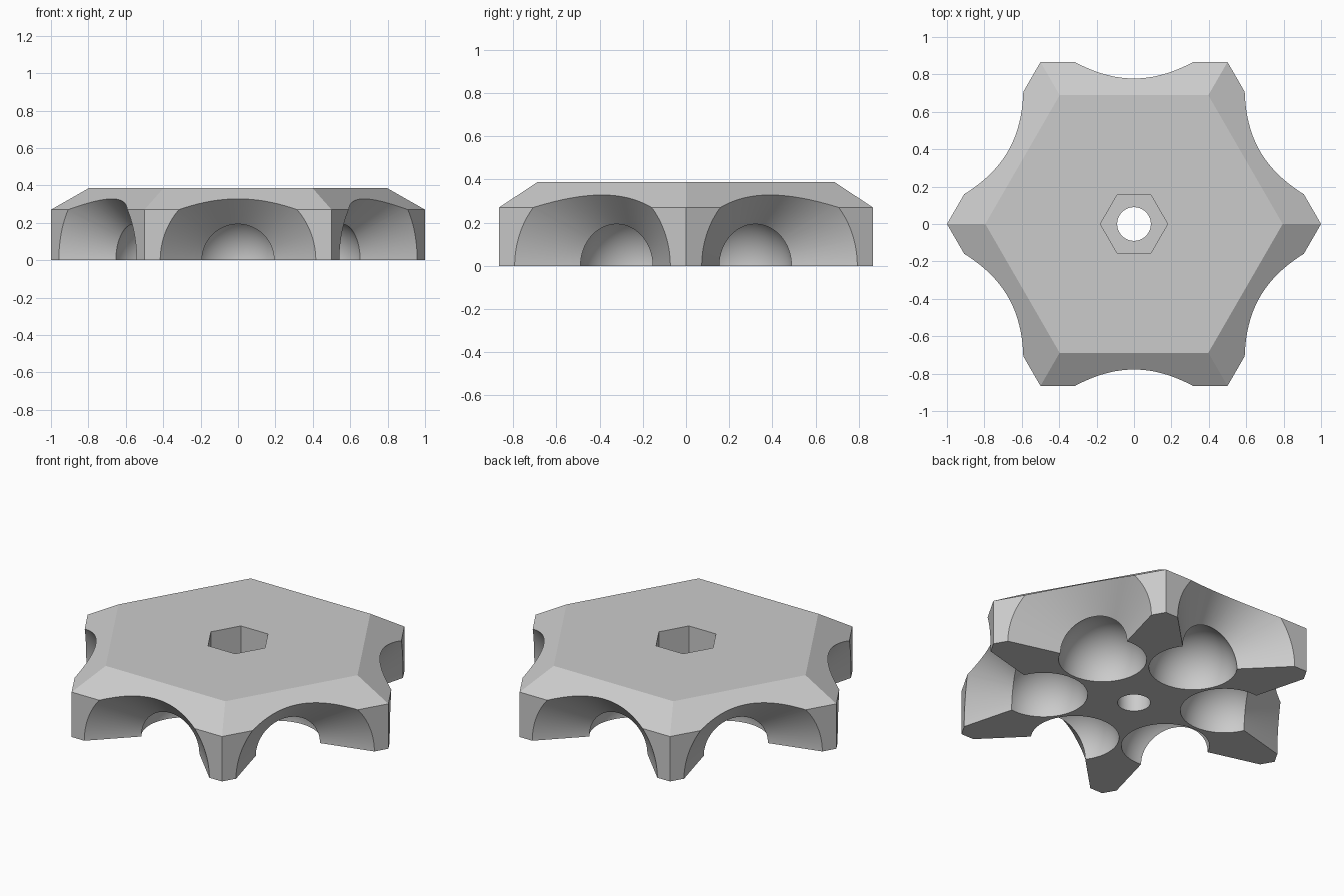
import bpy, bmesh
from math import pi, sin, cos, atan2, sqrt
from mathutils import Matrix, Vector

cube = bpy.data.objects.get("Cube")
if cube:
    bpy.data.objects.remove(cube, do_unlink=True)

SIDE_TOP, TOP = 0.27, 0.387          # chamfer start and full height
POCKET_FLOOR = 0.18
BALL_DIST, BALL_R, APEX = 0.5, 0.24, 0.45
SEGMENTS = 96

grey = bpy.data.materials.new("light grey")
grey.use_nodes = True
colour = (0.6, 0.6, 0.6, 1)
grey.diffuse_color = colour
grey.node_tree.nodes["Principled BSDF"].inputs["Base Color"].default_value = colour


def make_object(name, bm):
    bmesh.ops.recalc_face_normals(bm, faces=bm.faces)
    mesh = bpy.data.meshes.new(name)
    bm.to_mesh(mesh)
    bm.free()
    mesh.materials.append(grey)
    obj = bpy.data.objects.new(name, mesh)
    bpy.context.collection.objects.link(obj)
    return obj


def loft(bm, sides, sections):
    """Stack regular polygons given as (radius, z) and cap both ends."""
    rings = [[bm.verts.new((r * cos(2 * pi * i / sides), r * sin(2 * pi * i / sides), z))
              for i in range(sides)] for r, z in sections]
    for low, high in zip(rings, rings[1:]):
        for i in range(sides):
            j = (i + 1) % sides
            bm.faces.new((low[i], low[j], high[j], high[i]))
    bm.faces.new(rings[0][::-1])
    bm.faces.new(rings[-1])


def cut(target, cutter):
    mod = target.modifiers.new("cut", 'BOOLEAN')
    mod.operation, mod.solver, mod.object = 'DIFFERENCE', 'EXACT', cutter
    bpy.context.view_layer.objects.active = target
    bpy.ops.object.modifier_apply(modifier=mod.name)
    bpy.data.objects.remove(cutter, do_unlink=True)


# Chamfered hexagonal body
bm = bmesh.new()
loft(bm, 6, [(1, 0), (1, SIDE_TOP), (0.795, TOP)])
body = make_object("hexagonal_body", bm)

# Side scoops: a ball socket opening into a flared cone, one per side
gap = BALL_DIST - APEX
t = (-gap + sqrt(2 * BALL_R ** 2 - gap ** 2)) / 2
end_angle = atan2(t + gap, -t)
steps = 32
profile = [(BALL_R * sin(end_angle * k / steps), BALL_DIST - BALL_R * cos(end_angle * k / steps))
           for k in range(1, steps + 1)]
profile.append((0.95 - APEX, 0.95))
bm = bmesh.new()
for n in range(6):
    before = set(bm.verts)
    loft(bm, SEGMENTS, profile)
    turn = Matrix.Rotation(pi / 6 + n * pi / 3, 4, 'Z') @ Matrix.Rotation(pi / 2, 4, 'Y')
    turn = turn @ Matrix.Rotation(pi / SEGMENTS, 4, 'Z')
    bmesh.ops.transform(bm, matrix=turn, verts=[v for v in bm.verts if v not in before])
cut(body, make_object("scoop_cutter", bm))

# Central bolt hole and hexagonal nut pocket
for name, sides, radius, bottom in (("hole_cutter", 64, 0.09, -0.1),
                                    ("pocket_cutter", 6, 0.18, POCKET_FLOOR)):
    bm = bmesh.new()
    loft(bm, sides, [(radius, bottom), (radius, TOP + 0.1)])
    cut(body, make_object(name, bm))

# Smooth curved scoops, crisp edges
bpy.ops.object.select_all(action='DESELECT')
body.select_set(True)
bpy.context.view_layer.objects.active = body
bpy.ops.object.shade_smooth_by_angle(angle=pi / 9)
